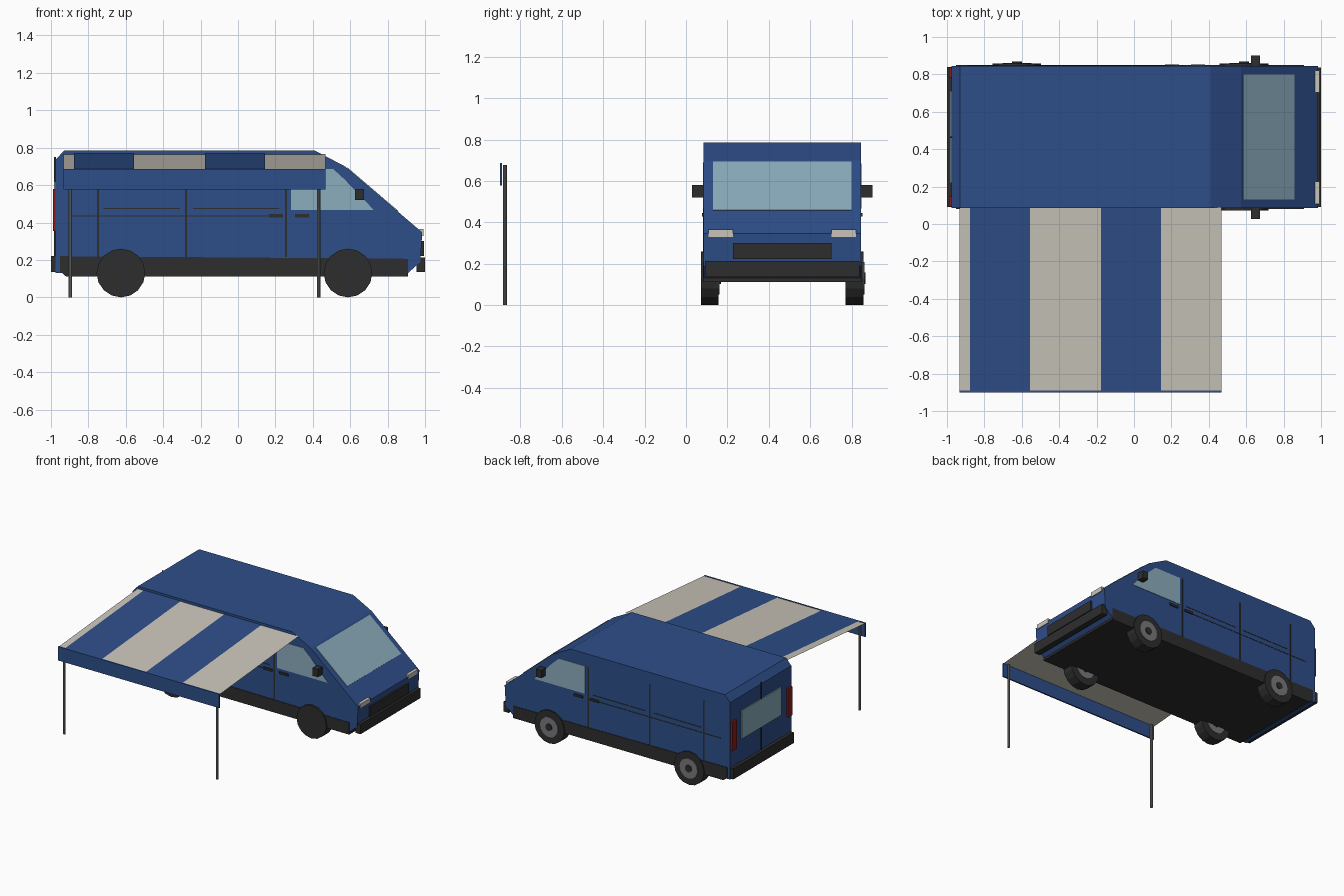
import bpy, bmesh, math
from mathutils import Matrix

if "Cube" in bpy.data.objects:
    bpy.data.objects.remove(bpy.data.objects["Cube"])

CY = 0.465            # centre line of the van
Y0, Y1 = 0.085, 0.845  # van sides


def mat(name, r, g, b):
    m = bpy.data.materials.new(name)
    m.diffuse_color = (r, g, b, 1)
    m.use_nodes = True
    m.node_tree.nodes["Principled BSDF"].inputs["Base Color"].default_value = m.diffuse_color
    return m


BLUE = mat("body_blue", 0.027, 0.076, 0.25)
CREAM = mat("cream", 0.59, 0.56, 0.49)
GLASS = mat("glass", 0.26, 0.42, 0.51)
DARK = mat("dark_plastic", 0.027, 0.027, 0.027)
GREY = mat("grey_metal", 0.19, 0.19, 0.2)
RED = mat("tail_red", 0.26, 0.012, 0.012)


def finish(bm, name, m):
    if any(len(e.link_faces) > 1 for e in bm.edges):
        bmesh.ops.recalc_face_normals(bm, faces=bm.faces)
    me = bpy.data.meshes.new(name)
    bm.to_mesh(me)
    bm.free()
    me.materials.append(m)
    o = bpy.data.objects.new(name, me)
    bpy.context.collection.objects.link(o)
    return o


def prism(name, pts, y0, y1, m):
    """Extrude an (x, z) outline from y0 to y1."""
    bm = bmesh.new()
    f = bm.faces.new([bm.verts.new((x, y0, z)) for x, z in pts])
    r = bmesh.ops.extrude_face_region(bm, geom=[f])
    for v in r["geom"]:
        if isinstance(v, bmesh.types.BMVert):
            v.co.y = y1
    return finish(bm, name, m)


def box(name, x0, x1, y0, y1, z0, z1, m):
    return prism(name, [(x0, z0), (x1, z0), (x1, z1), (x0, z1)], y0, y1, m)


def sheet(name, pts, m):
    bm = bmesh.new()
    bm.faces.new([bm.verts.new(p) for p in pts])
    return finish(bm, name, m)


def cyl(name, r, depth, loc, m, sides, axis_y=True):
    bm = bmesh.new()
    M = Matrix.Translation(loc)
    if axis_y:
        M = M @ Matrix.Rotation(math.pi / 2, 4, 'X')
    bmesh.ops.create_cone(bm, cap_ends=True, segments=sides, radius1=r,
                          radius2=r, depth=depth, matrix=M)
    return finish(bm, name, m)


# van body shell
prism("body", [(-0.975, 0.13), (0.91, 0.13), (0.975, 0.19), (0.985, 0.347),
               (0.572, 0.70), (0.41, 0.785), (-0.93, 0.785), (-0.975, 0.735)],
      Y0, Y1, BLUE)
box("underbody", -0.92, 0.91, 0.10, 0.83, 0.112, 0.14, DARK)

# bumpers, grille
box("front_bumper", 0.955, 1.0, 0.092, 0.838, 0.135, 0.212, DARK)
box("rear_bumper", -1.0, -0.97, 0.09, 0.84, 0.136, 0.22, DARK)
box("grille", 0.97, 0.994, 0.227, 0.703, 0.222, 0.30, DARK)

# windscreen lying on the sloped nose
wx0, wx1, wz0, wz1 = 0.583, 0.856, 0.6906, 0.4573
prism("windscreen", [(wx0, wz0), (wx1, wz1), (wx1 + 0.003, wz1 + 0.003),
                     (wx0 + 0.003, wz0 + 0.003)], 0.13, 0.80, GLASS)

# rear window and rear door seam
box("rear_door_seam", -0.983, -0.974, CY - 0.004, CY + 0.004, 0.22, 0.75, DARK)
box("rear_window", -0.984, -0.974, 0.22, 0.71, 0.40, 0.62, GLASS)

# parts repeated on both sides
for side, label in ((-1, "near"), (1, "far")):
    def ys(a, b):
        """Span measured outward from the centre line."""
        return sorted((CY + side * a, CY + side * b))

    W = 0.38  # half width of the body
    prism(label + "_sill", [(-0.92, 0.112), (0.91, 0.112), (0.91, 0.206),
                            (-0.952, 0.22), (-0.952, 0.14)],
          *ys(W - 0.02, W + 0.004), DARK)
    prism(label + "_cab_window", [(0.283, 0.468), (0.725, 0.468), (0.57, 0.63),
                                  (0.51, 0.685), (0.283, 0.685)],
          *ys(W - 0.004, W + 0.003), GLASS)
    # panel seams
    for i, x in enumerate((-0.748, -0.278, 0.257)):
        box(f"{label}_panel_seam_{i}", x - 0.005, x + 0.005,
            *ys(W - 0.004, W + 0.002), 0.215, 0.69, DARK)
    # side trim lines
    for i, (a, b, z) in enumerate(((-0.72, -0.31, 0.474), (-0.24, 0.22, 0.474),
                                   (-0.89, 0.225, 0.434))):
        box(f"{label}_trim_line_{i}", a, b, *ys(W - 0.004, W + 0.002),
            z - 0.003, z + 0.003, DARK)
    # door handles
    for i, x in enumerate((0.203, 0.342)):
        box(f"{label}_door_handle_{i}", x - 0.038, x + 0.038,
            *ys(W - 0.004, W + 0.008), 0.428, 0.446, DARK)
    # mirror, lamps
    box(label + "_mirror", 0.626, 0.674, *ys(W - 0.01, 0.437), 0.52, 0.58, DARK)
    box(label + "_headlight", 0.968, 0.991, *ys(0.238, 0.357), 0.329, 0.365, CREAM)
    box(label + "_tail_light", -0.99, -0.97, *ys(0.318, 0.372), 0.355, 0.58, RED)
    # wheels: the hub faces the same way (+y) on both sides
    wy = 0.115 if side < 0 else 0.814
    for x, pos in ((-0.626, "rear"), (0.588, "front")):
        cyl(f"{label}_{pos}_tyre", 0.13, 0.086, (x, wy, 0.13), DARK, 16)
        cyl(f"{label}_{pos}_hub", 0.078, 0.01, (x, wy + 0.043, 0.13), GREY, 16)
        cyl(f"{label}_{pos}_hub_cap", 0.028, 0.012, (x, wy + 0.048, 0.13), DARK, 10)

# awning: cream cloth, blue stripes laid on top, front valance
AX0, AX1, AY0, AY1, AZ0, AZ1 = -0.933, 0.467, -0.89, 0.087, 0.683, 0.765


def cloth(name, x0, x1, lift, m):
    sheet(name, [(x0, AY0, AZ0 + lift), (x1, AY0, AZ0 + lift),
                 (x1, AY1, AZ1 + lift), (x0, AY1, AZ1 + lift)], m)


cloth("awning_cloth", AX0, AX1, 0, CREAM)
for i, x in enumerate((-0.877, -0.176)):
    cloth(f"awning_stripe_{i}", x, x + 0.32, 0.003, BLUE)
box("awning_valance", AX0, AX1, -0.9, -0.889, 0.577, 0.686, BLUE)

# awning legs
for x, label in ((-0.897, "left"), (0.431, "right")):
    cyl(label + "_awning_leg", 0.01, 0.677, (x, -0.875, 0.3385), GREY, 10, False)
